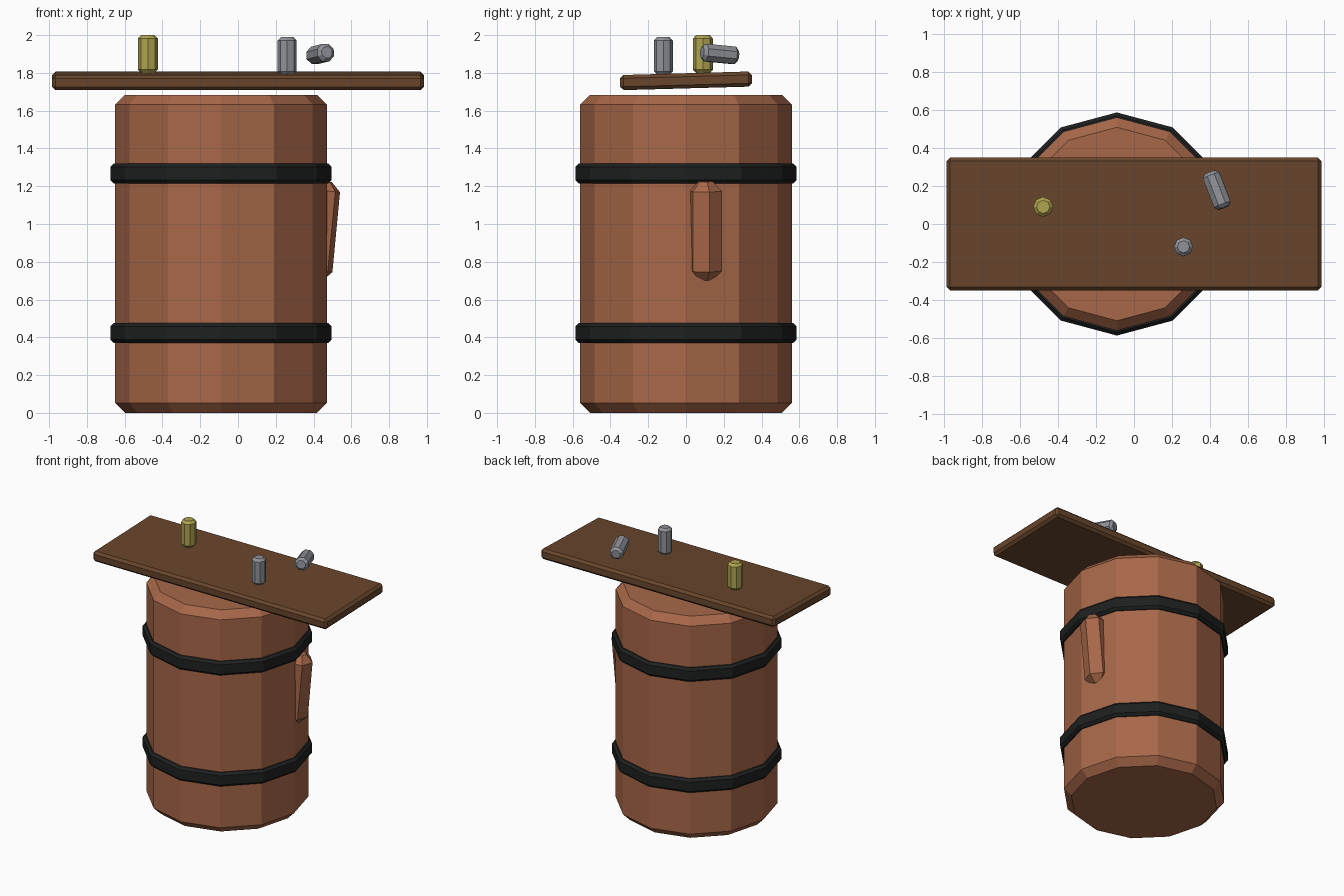
import bpy
import bmesh
from math import cos, sin, pi, radians
from mathutils import Vector

default_cube = bpy.data.objects.get("Cube")
if default_cube:
    bpy.data.objects.remove(default_cube, do_unlink=True)


def material(name, rgb):
    mat = bpy.data.materials.new(name)
    mat.use_nodes = True
    mat.diffuse_color = (*rgb, 1)
    mat.node_tree.nodes["Principled BSDF"].inputs["Base Color"].default_value = (*rgb, 1)
    return mat


red_wood = material("red brown wood", (0.39, 0.137, 0.066))
dark_wood = material("dark brown wood", (0.14, 0.061, 0.025))
iron = material("black iron", (0.013, 0.014, 0.014))
steel = material("grey metal", (0.28, 0.29, 0.32))
brass = material("yellow metal", (0.43, 0.37, 0.08))


def add_object(name, bm, mat, location):
    bmesh.ops.recalc_face_normals(bm, faces=bm.faces)
    mesh = bpy.data.meshes.new(name)
    bm.to_mesh(mesh)
    bm.free()
    mesh.materials.append(mat)
    obj = bpy.data.objects.new(name, mesh)
    obj.location = location
    bpy.context.collection.objects.link(obj)
    return obj


def chamfered_prism(name, mat, location, sides, radius, height, chamfer,
                    axis=(0, 0, 1), spin=0):
    """Prism centred on location, with both rims chamfered."""
    half = height / 2
    profile = [(radius - chamfer, -half), (radius, chamfer - half),
               (radius, half - chamfer), (radius - chamfer, half)]
    bm = bmesh.new()
    angles = [spin + 2 * pi * i / sides for i in range(sides)]
    rings = [[bm.verts.new((r * cos(a), r * sin(a), z)) for a in angles]
             for r, z in profile]
    for low, high in zip(rings, rings[1:]):
        for i in range(sides):
            j = (i + 1) % sides
            bm.faces.new((low[i], low[j], high[j], high[i]))
    bm.faces.new(rings[0][::-1])
    bm.faces.new(rings[-1])
    turn = Vector((0, 0, 1)).rotation_difference(Vector(axis))
    bmesh.ops.rotate(bm, verts=bm.verts, matrix=turn.to_matrix())
    return add_object(name, bm, mat, location)


# Barrel with two hoops
barrel_x = -0.09
chamfered_prism("barrel", red_wood, (barrel_x, 0, 0.842), 12, 0.56, 1.684, 0.052)
for name, z in (("lower_hoop", 0.423), ("upper_hoop", 1.267)):
    chamfered_prism(name, iron, (barrel_x, 0, z), 12, 0.586, 0.106, 0.018)

# Leaning peg on the side of the barrel
chamfered_prism("side_peg", red_wood, (0.432, 0.102, 0.965), 6, 0.091, 0.525, 0.05,
                axis=(0.095, 0, 1), spin=radians(14))

# Slightly tilted table board
bm = bmesh.new()
bmesh.ops.create_cube(bm, size=1)
bmesh.ops.scale(bm, verts=bm.verts, vec=(1.968, 0.698, 0.08))
bmesh.ops.bevel(bm, geom=bm.edges[:], offset=0.018, segments=1, affect='EDGES')
board = add_object("table_board", bm, dark_wood, (0, 0, 1.758))
board.rotation_euler.x = radians(1.6)

# Small cans, two standing and one lying
chamfered_prism("yellow_can", brass, (-0.477, 0.09, 1.9), 8, 0.053, 0.2, 0.018)
chamfered_prism("standing_grey_can", steel, (0.26, -0.12, 1.89), 8, 0.05, 0.2, 0.018)
chamfered_prism("lying_grey_can", steel, (0.435, 0.178, 1.9), 8, 0.05, 0.2, 0.018,
                axis=(0.36, -0.93, 0.09))
